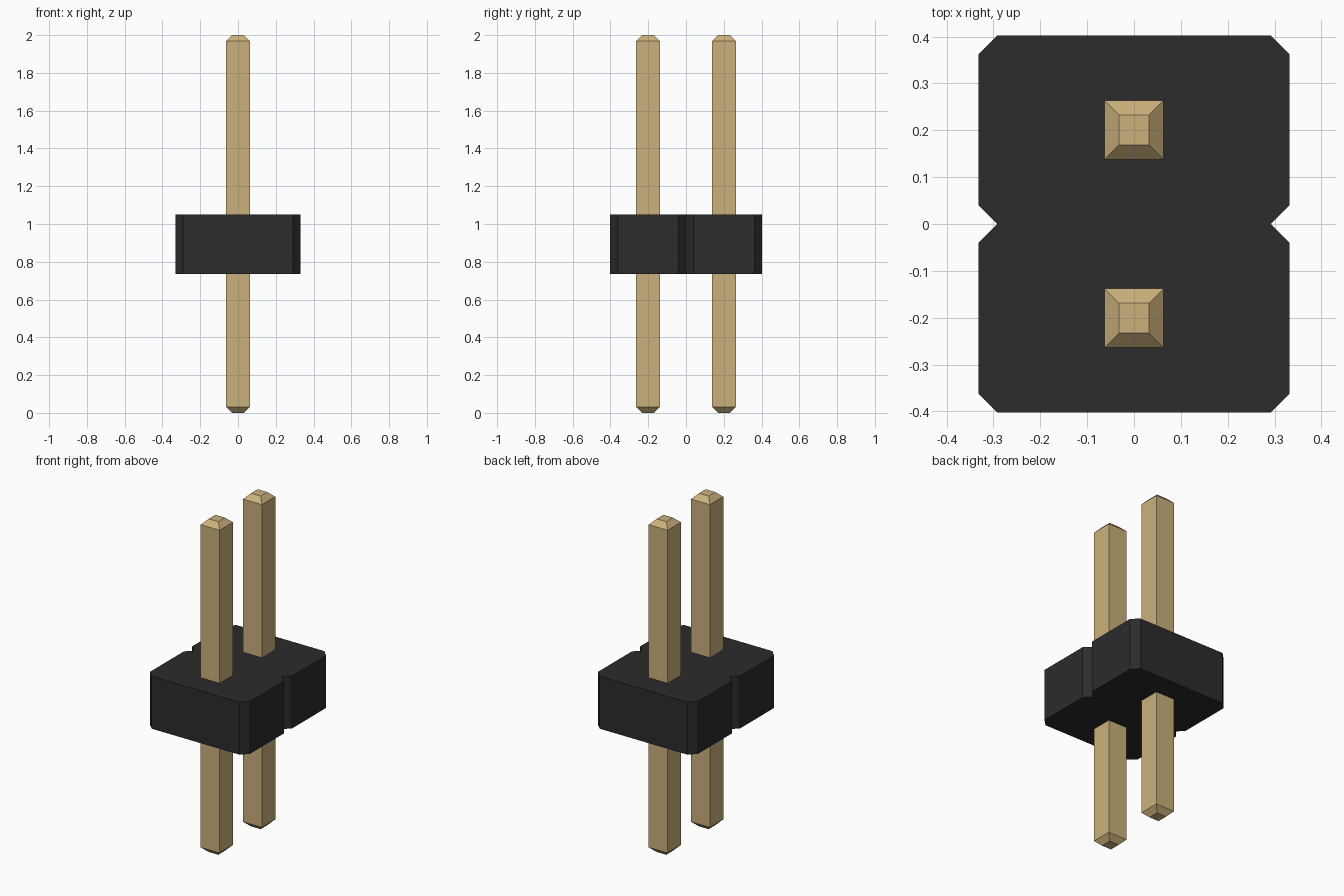
import bpy
import bmesh

if "Cube" in bpy.data.objects:
    bpy.data.objects.remove(bpy.data.objects["Cube"])


def material(name, color):
    mat = bpy.data.materials.new(name)
    mat.diffuse_color = color
    mat.use_nodes = True
    mat.node_tree.nodes["Principled BSDF"].inputs["Base Color"].default_value = mat.diffuse_color
    return mat


def loft(name, rings, mat):
    """Solid from stacked rings: each ring is (z, list of xy points, counter-clockwise)."""
    bm = bmesh.new()
    loops = [[bm.verts.new((x, y, z)) for x, y in pts] for z, pts in rings]
    for low, high in zip(loops, loops[1:]):
        n = len(low)
        for i in range(n):
            j = (i + 1) % n
            bm.faces.new((low[i], low[j], high[j], high[i]))
    bm.faces.new(loops[0][::-1])
    bm.faces.new(loops[-1])
    mesh = bpy.data.meshes.new(name)
    bm.to_mesh(mesh)
    bm.free()
    obj = bpy.data.objects.new(name, mesh)
    mesh.materials.append(mat)
    bpy.context.collection.objects.link(obj)
    return obj


def square(h, cy):
    return [(-h, cy - h), (h, cy - h), (h, cy + h), (-h, cy + h)]


black = material("black_plastic", (0.025, 0.025, 0.025, 1))
gold = material("gold_metal", (0.6, 0.44, 0.2, 1))

# Plastic housing: chamfered corners and a V notch on each side
W, D, C = 0.332, 0.402, 0.04
right = [(W - C, -D), (W, -D + C), (W, -C), (W - C, 0), (W, C), (W, D - C), (W - C, D)]
outline = right + [(-x, -y) for x, y in right]
loft("housing", [(0.735, outline), (1.05, outline)], black)

# Two square pins with tapered tips
R, TIP, BEVEL = 0.063, 0.032, 0.031
for name, y in (("front_pin", -0.201), ("back_pin", 0.201)):
    loft(name, [(0, square(TIP, y)), (BEVEL, square(R, y)),
                (2 - BEVEL, square(R, y)), (2, square(TIP, y))], gold)
